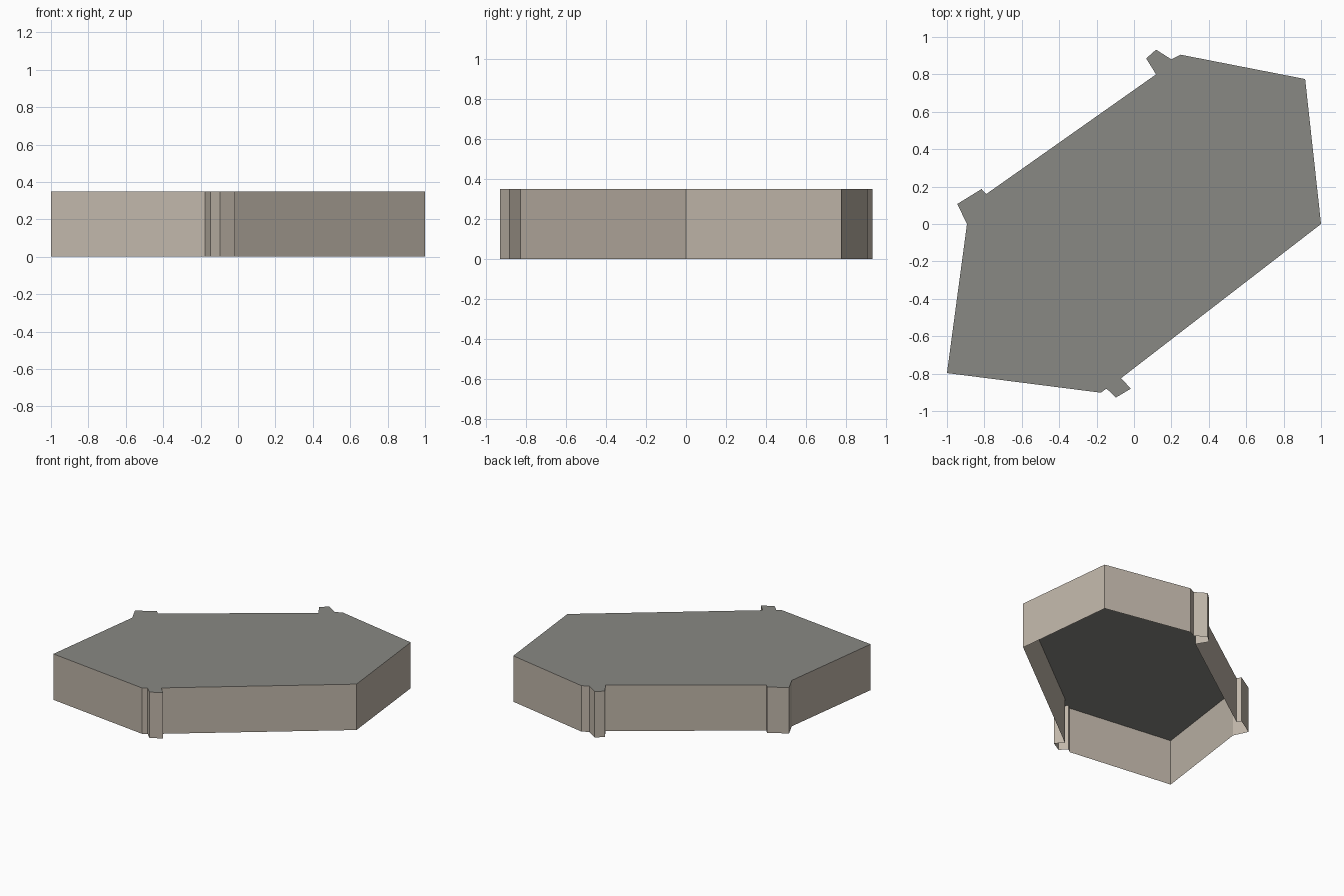
import bpy
import bmesh

cube = bpy.data.objects.get("Cube")
if cube:
    bpy.data.objects.remove(cube, do_unlink=True)

HEIGHT = 0.35

# Counter-clockwise plan outline: skewed hexagon with three corner piers
east_side = [(1, 0), (0.915, 0.775), (0.25, 0.905)]
north_pier = [(0.20, 0.88), (0.118, 0.932), (0.065, 0.885), (0.118, 0.80)]
west_pier = [(-0.79, 0.16), (-0.815, 0.187), (-0.945, 0.107), (-0.893, 0)]
south_side = [(-1, -0.797), (-0.177, -0.902)]
south_pier = [(-0.147, -0.88), (-0.097, -0.928), (-0.016, -0.88), (-0.07, -0.825)]
outline = east_side + north_pier + west_pier + south_side + south_pier


def make_material(name, color):
    mat = bpy.data.materials.new(name)
    mat.use_nodes = True
    mat.diffuse_color = color
    bsdf = next(n for n in mat.node_tree.nodes if n.type == 'BSDF_PRINCIPLED')
    bsdf.inputs["Base Color"].default_value = color
    return mat


def make_object(name, bm, mat):
    mesh = bpy.data.meshes.new(name)
    bm.to_mesh(mesh)
    bm.free()
    mesh.materials.append(mat)
    obj = bpy.data.objects.new(name, mesh)
    bpy.context.collection.objects.link(obj)
    return obj


def ring(bm, z):
    return [bm.verts.new((x, y, z)) for x, y in outline]


wall_stone = make_material("warm beige stone", (0.53, 0.47, 0.40, 1))
roof_gray = make_material("greenish gray roofing", (0.25, 0.25, 0.23, 1))

# Outer walls: a single sheet around the outline, open underneath
bm = bmesh.new()
low, high = ring(bm, 0), ring(bm, HEIGHT)
for i in range(len(outline)):
    j = (i + 1) % len(outline)
    bm.faces.new((low[i], low[j], high[j], high[i]))
make_object("outer_walls", bm, wall_stone)

# Flat roof closing the top
bm = bmesh.new()
bm.faces.new(ring(bm, HEIGHT))
make_object("flat_roof", bm, roof_gray)
